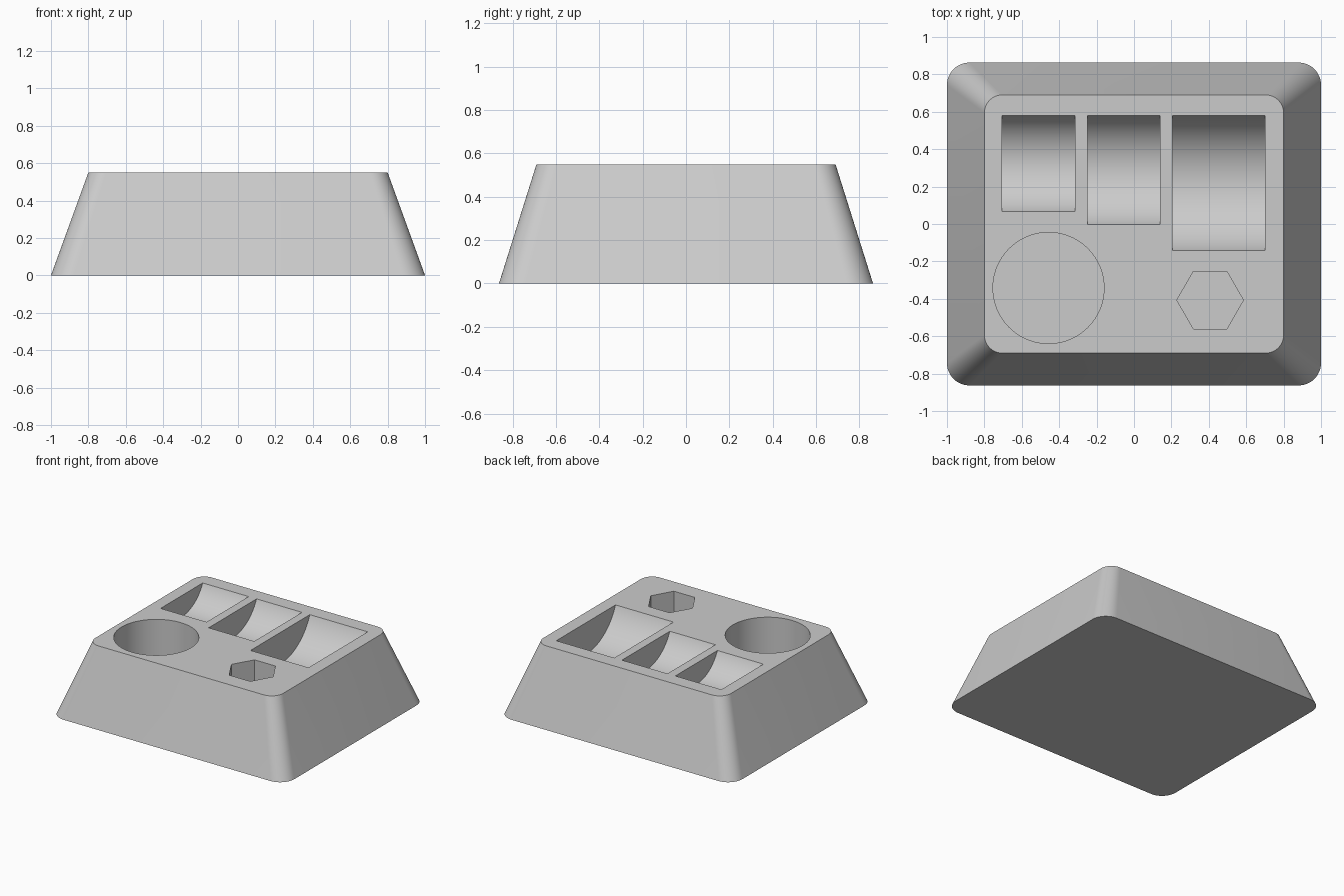
import bpy
import bmesh
from math import sin, cos, pi, sqrt, radians
from mathutils import Vector

cube = bpy.data.objects.get("Cube")
if cube:
    bpy.data.objects.remove(cube, do_unlink=True)

HEIGHT = 0.55

grey = bpy.data.materials.new("light_grey")
grey.use_nodes = True
colour = (0.6, 0.6, 0.6, 1)
grey.diffuse_color = colour
for node in grey.node_tree.nodes:
    if node.type == 'BSDF_PRINCIPLED':
        node.inputs["Base Color"].default_value = colour


def loft(name, lower, upper):
    """Solid between two matching rings of points."""
    bm = bmesh.new()
    a = [bm.verts.new(p) for p in lower]
    b = [bm.verts.new(p) for p in upper]
    n = len(a)
    for i in range(n):
        j = (i + 1) % n
        bm.faces.new((a[i], a[j], b[j], b[i]))
    bm.faces.new(a[::-1])
    bm.faces.new(b)
    bmesh.ops.recalc_face_normals(bm, faces=bm.faces)
    mesh = bpy.data.meshes.new(name)
    bm.to_mesh(mesh)
    bm.free()
    mesh.materials.append(grey)
    obj = bpy.data.objects.new(name, mesh)
    bpy.context.collection.objects.link(obj)
    return obj


def rounded_ring(hx, hy, r, z, steps=12):
    corners = [(1, 1), (-1, 1), (-1, -1), (1, -1)]
    ring = []
    for q, (sx, sy) in enumerate(corners):
        for i in range(steps + 1):
            t = (q + i / steps) * pi / 2
            ring.append(Vector((sx * (hx - r) + r * cos(t),
                                sy * (hy - r) + r * sin(t), z)))
    return ring


def prism(name, x, y, r, depth, sides):
    """Upright cutter through the top surface."""
    def ring(z):
        return [Vector((x + r * cos(2 * pi * i / sides),
                        y + r * sin(2 * pi * i / sides), z)) for i in range(sides)]
    return loft(name, ring(HEIGHT - depth), ring(HEIGHT + 0.1))


def trough(name, x0, x1, y0, y1, lift, sides=128):
    """Sideways cylinder cutter with its axis lifted above the top surface."""
    r = sqrt(((y1 - y0) / 2) ** 2 + lift ** 2)
    yc = (y0 + y1) / 2

    def ring(x):
        return [Vector((x, yc + r * cos(2 * pi * i / sides),
                        HEIGHT + lift + r * sin(2 * pi * i / sides)))
                for i in range(sides)]
    return loft(name, ring(x0), ring(x1))


# Tapered block with rounded corners
block = loft("holder_block",
             rounded_ring(1.0, 0.863, 0.12, 0),
             rounded_ring(0.8, 0.69, 0.096, HEIGHT))

# Three curved slots, one round well and one hexagonal socket
cutters = [
    trough("small_slot_cutter", -0.707, -0.315, 0.067, 0.58, 0.12),
    trough("medium_slot_cutter", -0.248, 0.14, -0.003, 0.58, 0.13),
    trough("large_slot_cutter", 0.206, 0.70, -0.142, 0.58, 0.145),
    prism("round_well_cutter", -0.457, -0.342, 0.297, 0.4, 96),
    prism("hex_socket_cutter", 0.407, -0.407, 0.178, 0.4, 6),
]
for cutter in cutters:
    mod = block.modifiers.new(cutter.name, 'BOOLEAN')
    mod.operation = 'DIFFERENCE'
    mod.solver = 'EXACT'
    mod.object = cutter

# Apply the cuts, then drop the cutters
bpy.context.view_layer.update()
graph = bpy.context.evaluated_depsgraph_get()
result = bpy.data.meshes.new_from_object(block.evaluated_get(graph))
block.modifiers.clear()
block.data = result
for cutter in cutters:
    bpy.data.objects.remove(cutter, do_unlink=True)

# Smooth curves, crisp edges
bpy.ops.object.select_all(action='DESELECT')
block.select_set(True)
bpy.context.view_layer.objects.active = block
bpy.ops.object.shade_smooth_by_angle(angle=radians(30))
